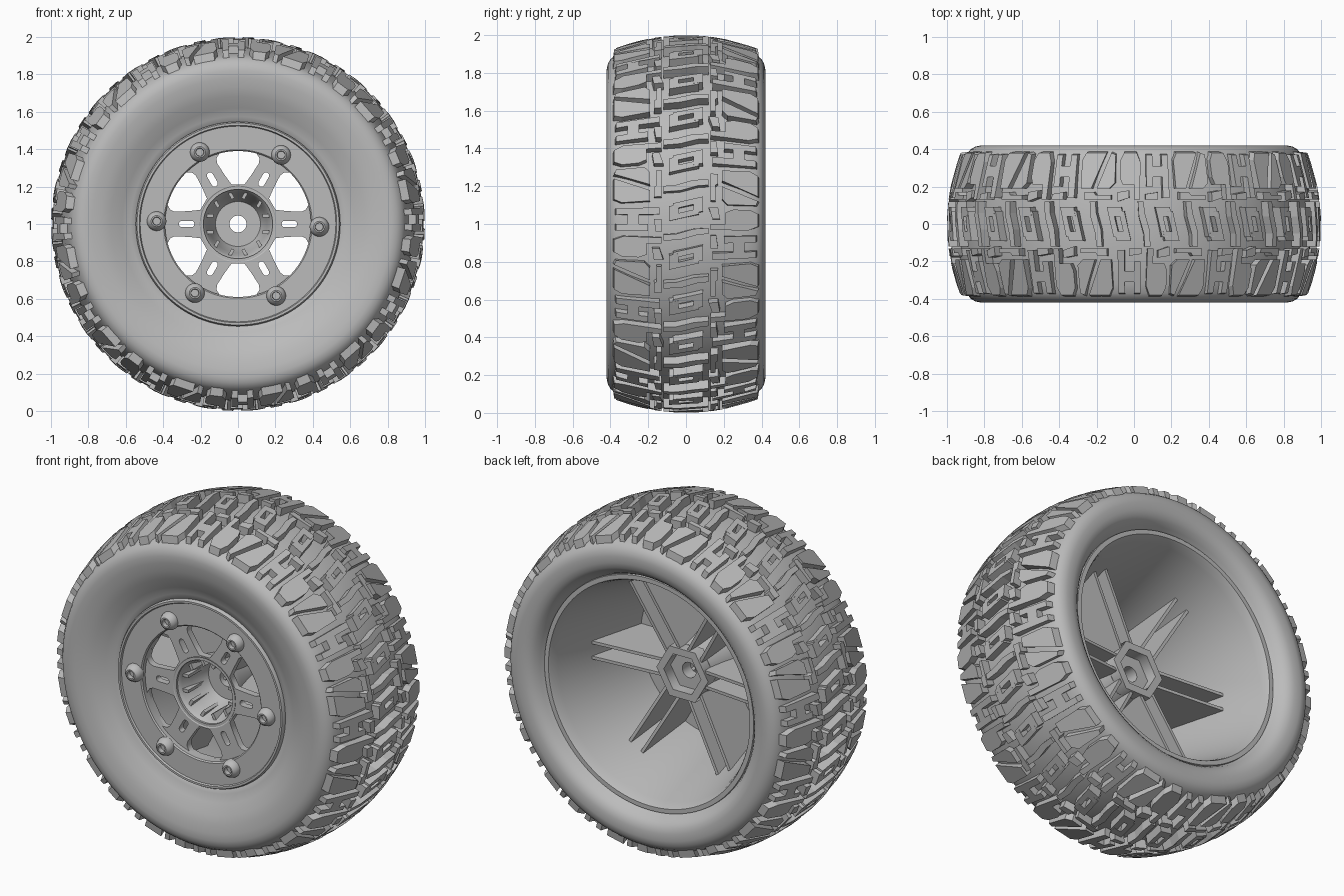
import bpy, bmesh, math
from math import cos, sin, pi, radians
from mathutils import Vector, Matrix

if "Cube" in bpy.data.objects:
    bpy.data.objects.remove(bpy.data.objects["Cube"])

grey = bpy.data.materials.new("plain_grey")
grey.use_nodes = True
COLOUR = (0.5, 0.5, 0.5, 1)
grey.diffuse_color = COLOUR
grey.node_tree.nodes["Principled BSDF"].inputs["Base Color"].default_value = COLOUR
AXLE = Vector((0, 0, 1))


def finish(name, bm, smooth=None):
    bmesh.ops.remove_doubles(bm, verts=bm.verts, dist=1e-5)
    bmesh.ops.recalc_face_normals(bm, faces=bm.faces)
    me = bpy.data.meshes.new(name)
    bm.to_mesh(me)
    bm.free()
    me.materials.append(grey)
    ob = bpy.data.objects.new(name, me)
    bpy.context.collection.objects.link(ob)
    if smooth:
        bpy.ops.object.select_all(action='DESELECT')
        ob.select_set(True)
        bpy.context.view_layer.objects.active = ob
        bpy.ops.object.shade_smooth_by_angle(angle=radians(smooth))
    return ob


def polar(r, a, y):
    return AXLE + Vector((r * cos(a), y, r * sin(a)))


def lathe(bm, profile, segs, centre=Vector()):
    """Spin a closed (radius, y) profile around the axle direction."""
    rings = [[bm.verts.new(polar(r, 2 * pi * i / segs, y) + centre) for r, y in profile]
             for i in range(segs)]
    n = len(profile)
    for i in range(segs):
        a, b = rings[i], rings[(i + 1) % segs]
        for j in range(n):
            k = (j + 1) % n
            if profile[j][0] + profile[k][0] > 0:
                bm.faces.new((a[j], a[k], b[k], b[j]))


def lathe_part(name, profile, segs=96, smooth=35):
    bm = bmesh.new()
    lathe(bm, profile, segs)
    return finish(name, bm, smooth)


def prism(bm, lower, upper):
    lo = [bm.verts.new(p) for p in lower]
    hi = [bm.verts.new(p) for p in upper]
    bm.faces.new(lo)
    bm.faces.new(hi)
    for i in range(len(lo)):
        k = (i + 1) % len(lo)
        bm.faces.new((lo[i], lo[k], hi[k], hi[i]))


def ring_points(r, n, start=0):
    return [(r * cos(start + 2 * pi * i / n), r * sin(start + 2 * pi * i / n)) for i in range(n)]


def turned(points, a):
    return [(x * cos(a) - z * sin(a), x * sin(a) + z * cos(a)) for x, z in points]


def pierced_plate(name, outlines, y_front, y_back):
    """Flat plate across the axle; inner outlines become holes."""
    cu = bpy.data.curves.new(name, 'CURVE')
    cu.dimensions, cu.fill_mode = '2D', 'BOTH'
    cu.extrude = (y_back - y_front) / 2
    for pts in outlines:
        sp = cu.splines.new('POLY')
        sp.points.add(len(pts) - 1)
        for p, (x, z) in zip(sp.points, pts):
            p.co = (x, z, 0, 1)
        sp.use_cyclic_u = True
    cu.materials.append(grey)
    ob = bpy.data.objects.new(name, cu)
    ob.matrix_world = Matrix.Translation((0, (y_front + y_back) / 2, 1)) @ Matrix.Rotation(pi / 2, 4, 'X')
    bpy.context.collection.objects.link(ob)
    bpy.ops.object.select_all(action='DESELECT')
    ob.select_set(True)
    bpy.context.view_layer.objects.active = ob
    bpy.ops.object.convert(target='MESH')


# Tyre carcass: shared shoulder, with a smaller bead opening at the front
shoulder = [(.78, .416), (.82, .42), (.85, .413), (.875, .398), (.895, .37),
            (.91, .32), (.93, .22), (.943, .11)]
front_wall = [(.52, -.30), (.545, -.335), (.575, -.34), (.62, -.362), (.68, -.392), (.73, -.408)]
back_wall = [(.75, .41), (.725, .39), (.705, .365), (.69, .335), (.66, .30)]
lathe_part("tyre_carcass", front_wall + [(r, -y) for r, y in shoulder] + [(.948, 0)]
           + shoulder[::-1] + back_wall, 128, 50)

# Tread lugs: outlines are (fraction of one 30 degree pitch, y)
PITCH = radians(30)


def lug(bm, outline, origin, flip):
    lower, upper = [], []
    for u, y in outline:
        a, y = origin + flip * u * PITCH, flip * y
        edge = abs(y) > .32
        lower.append(polar(.85 if edge else .9, a, y * (1.03 if edge else 1)))
        upper.append(polar(1 - .5 * y * y, a, y))
    prism(bm, lower, upper)


shoulder_outlines = [
    [(0, .22), (.06, .19), (.19, .19), (.05, .38), (0, .37)],
    [(.25, .19), (.36, .19), (.37, .34), (.33, .38), (.10, .38)],
    [(.43, .14), (.50, .14), (.50, .25), (.60, .25), (.60, .20), (.67, .20),
     (.67, .37), (.60, .37), (.60, .31), (.50, .31), (.50, .37), (.43, .37)],
    [(.74, .13), (.80, .13), (.80, .21), (.92, .21), (.95, .25), (.95, .34),
     (.91, .38), (.77, .38), (.73, .33)],
    [(.04, .13), (.32, .13), (.32, .17), (.22, .17), (.20, .155), (.04, .155)],
    [(.55, .13), (.68, .13), (.68, .16), (.55, .17)],
    [(.85, .14), (.97, .12), (.97, .17), (.85, .18)]]
bm = bmesh.new()
for i in range(12):
    for flip in (1, -1):
        for outline in shoulder_outlines:
            lug(bm, outline, (i + flip * -.2 + .4) * PITCH, flip)
finish("shoulder_lugs", bm)

hook = [(.03, -.09), (.10, .07), (.16, .07), (.11, -.04), (.20, -.04), (.18, -.09)]
zigzag = [(.33, -.12), (.39, -.12), (.40, -.05), (.45, .04), (.46, .12),
          (.40, .12), (.39, .06), (.34, -.03)]
bm = bmesh.new()
for i in range(24):
    start = i * PITCH / 2
    lug(bm, hook, start, 1)
    lug(bm, hook, start + .31 * PITCH, -1)
    lug(bm, zigzag, start, 1)
finish("centre_lugs", bm)

# Rim barrel, open at the back
lathe_part("rim_barrel", [(.69, .335), (.688, .347), (.662, .347), (.655, .335), (.64, .29),
                          (.49, -.27), (.49, -.30), (.53, -.30), (.67, .28)])

# Clamping ring on the front
lathe_part("clamp_ring", [(.39, -.30), (.39, -.34), (.397, -.347), (.523, -.347), (.528, -.357),
                          (.54, -.357), (.547, -.345), (.547, -.32), (.52, -.29)])

# Spoke plate with six windows and six slots
half = [(.035, .212), (.07, .26), (.112, .325), (.115, .35), (.10, .378), (.05, .39)]
window = half + [(-x, z) for x, z in half[::-1]]
slot = [(x + c, z) for c, s in ((.30, -pi / 2), (.25, pi / 2))
        for x, z in [(.017 * cos(s + pi * k / 6), .017 * sin(s + pi * k / 6)) for k in range(7)]]
outlines = [ring_points(.51, 96), ring_points(.185, 64)]
for k in range(6):
    outlines += [turned(window, k * pi / 3), turned(slot, k * pi / 3)]
pierced_plate("spoke_plate", outlines, -.315, -.275)

# Hub: deep funnel in front, hexagonal socket behind
lathe_part("hub_funnel", [(.205, -.318), (.188, -.308), (.172, -.28), (.155, -.21), (.135, -.14), (.12, -.105),
                          (.045, -.105), (.045, -.03), (.15, -.03), (.165, -.12), (.19, -.22), (.205, -.28)], 64, 40)
pierced_plate("hub_hex_socket", [ring_points(.17, 6), ring_points(.122, 6)], -.04, .035)

# Paired ribs behind each spoke, running out to the barrel
rib = [(.13, -.28), (.13, .02), (.575, .06), (.50, -.28)]
bm = bmesh.new()
for k in range(6):
    a = k * pi / 3
    for side in (-.045, .045):
        faces = []
        for t in (side - .009, side + .009):
            flat = [(turned([(r, t)], a)[0], y) for r, y in rib]
            faces.append([AXLE + Vector((x, y, z)) for (x, z), y in flat])
        prism(bm, *faces)
finish("spoke_ribs", bm)

# Bolts with socketed button heads, and their bosses behind
head = [(0, -.365), (.02, -.365), (.022, -.39), (.03, -.39), (.044, -.378), (.052, -.355), (.052, -.34), (0, -.34)]
boss = [(0, -.28), (.036, -.28), (.036, -.21), (.03, -.20), (0, -.20)]
for name, profile in (("bolt_heads", head), ("bolt_bosses", boss)):
    bm = bmesh.new()
    for k in range(6):
        a = k * pi / 3 - radians(2)
        lathe(bm, profile, 24, Vector((.435 * cos(a), 0, .435 * sin(a))))
    finish(name, bm, 35)
